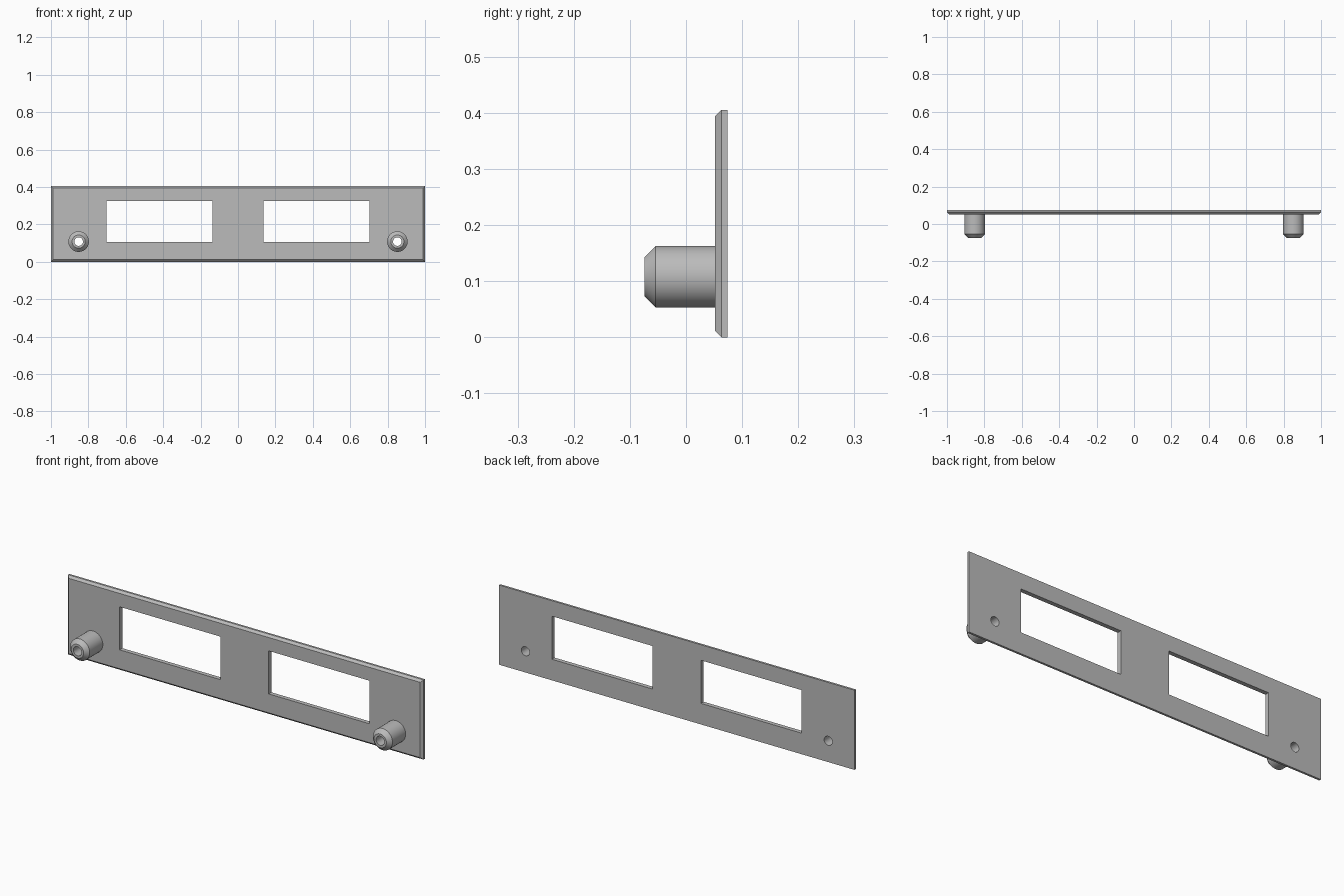
import bpy, bmesh, math
from mathutils import Matrix, Vector

default = bpy.data.objects.get("Cube")
if default:
    bpy.data.objects.remove(default, do_unlink=True)

WIDTH, HEIGHT = 2.0, 0.405
FRONT, BACK, CHAMFER = 0.052, 0.074, 0.011
POST_X, POST_Z, HOLE_R = 0.852, 0.108, 0.023
TIP = -0.074

grey = bpy.data.materials.new("plain grey")
grey.use_nodes = True
colour = (0.5, 0.5, 0.5, 1)
grey.diffuse_color = colour
grey.node_tree.nodes["Principled BSDF"].inputs["Base Color"].default_value = colour


def make_object(name, bm):
    bmesh.ops.recalc_face_normals(bm, faces=bm.faces)
    mesh = bpy.data.meshes.new(name)
    bm.to_mesh(mesh)
    bm.free()
    mesh.materials.append(grey)
    obj = bpy.data.objects.new(name, mesh)
    bpy.context.collection.objects.link(obj)
    return obj


def box(name, x, z, y):
    """Box between the given (low, high) limits."""
    bm = bmesh.new()
    bmesh.ops.create_cube(bm, size=1)
    for v in bm.verts:
        v.co = [lim[0] if c < 0 else lim[1] for c, lim in zip(v.co, (x, y, z))]
    return make_object(name, bm)


def lathe(name, x, profile, steps=48):
    """Revolve (radius, y) points about a front-to-back axis."""
    bm = bmesh.new()
    verts = [bm.verts.new((r, y, 0)) for r, y in profile]
    edges = [bm.edges.new(pair) for pair in zip(verts, verts[1:])]
    bmesh.ops.spin(bm, geom=verts + edges, cent=(0, 0, 0), axis=(0, 1, 0),
                   angle=math.tau, steps=steps)
    bmesh.ops.remove_doubles(bm, verts=bm.verts, dist=1e-5)
    bmesh.ops.translate(bm, verts=bm.verts, vec=(x, 0, POST_Z))
    return make_object(name, bm)


def shade(obj):
    bpy.ops.object.select_all(action='DESELECT')
    obj.select_set(True)
    bpy.context.view_layer.objects.active = obj
    bpy.ops.object.shade_smooth_by_angle(angle=math.radians(30))


# Face plate with a chamfered front rim
plate = box("face_plate", (-WIDTH / 2, WIDTH / 2), (0, HEIGHT), (FRONT, BACK))
bm = bmesh.new()
bm.from_mesh(plate.data)
rim = [e for e in bm.edges if all(v.co.y < FRONT + 0.001 for v in e.verts)]
bmesh.ops.bevel(bm, geom=rim, offset=CHAMFER, segments=1, affect='EDGES')
bm.to_mesh(plate.data)
bm.free()

# Window and screw hole cutters, mirrored left and right
cutters = []
for side in (-1, 1):
    limits = sorted((side * 0.136, side * 0.703))
    cutters.append(box("window_cutter", limits, (0.107, 0.326), (0, 0.2)))
    cutters.append(lathe("hole_cutter", side * POST_X,
                         [(0, 0), (HOLE_R, 0), (HOLE_R, 0.2), (0, 0.2)]))
for cutter in cutters:
    cutter.hide_render = True
    cut = plate.modifiers.new("cut", 'BOOLEAN')
    cut.operation, cut.solver, cut.object = 'DIFFERENCE', 'EXACT', cutter

# Bake the cuts and drop the cutters
bpy.context.view_layer.update()
evaluated = plate.evaluated_get(bpy.context.evaluated_depsgraph_get())
baked = bpy.data.meshes.new_from_object(evaluated)
plate.modifiers.clear()
plate.data = baked
for cutter in cutters:
    bpy.data.objects.remove(cutter, do_unlink=True)
shade(plate)

# Hollow mounting posts with chamfered tips
for name, side in (("right_post", -1), ("left_post", 1)):
    post = lathe(name, side * POST_X, [
        (HOLE_R, FRONT), (HOLE_R, TIP), (0.035, TIP),
        (0.055, TIP + 0.02), (0.055, FRONT)])
    shade(post)
